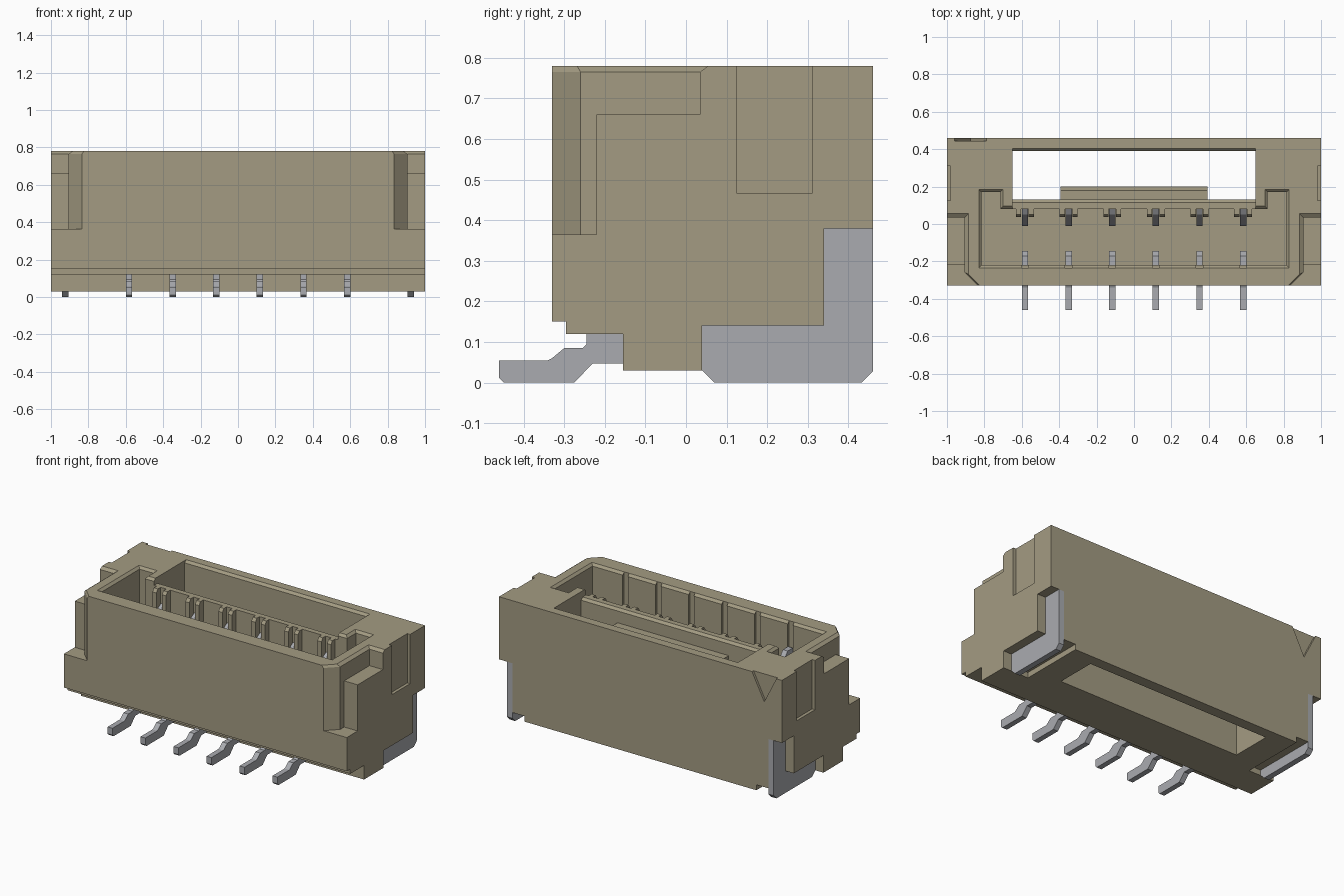
import bpy, bmesh

if "Cube" in bpy.data.objects:
    bpy.data.objects.remove(bpy.data.objects["Cube"])


def material(name, rgb):
    m = bpy.data.materials.new(name)
    m.diffuse_color = (*rgb, 1)
    m.use_nodes = True
    m.node_tree.nodes["Principled BSDF"].inputs["Base Color"].default_value = m.diffuse_color
    return m


TAN = material("tan plastic", (0.37, 0.33, 0.225))
METAL = material("grey metal", (0.40, 0.41, 0.435))


def loft(name, rings, mat=TAN):
    """Closed solid through rings of 3D points, capped at both ends."""
    bm = bmesh.new()
    loops = [[bm.verts.new(p) for p in r] for r in rings]
    n = len(loops[0])
    for a, b in zip(loops, loops[1:]):
        for i in range(n):
            j = (i + 1) % n
            bm.faces.new((a[i], a[j], b[j], b[i]))
    bm.faces.new(loops[0])
    bm.faces.new(loops[-1])
    bmesh.ops.recalc_face_normals(bm, faces=bm.faces)
    me = bpy.data.meshes.new(name)
    bm.to_mesh(me)
    bm.free()
    me.materials.append(mat)
    ob = bpy.data.objects.new(name, me)
    bpy.context.collection.objects.link(ob)
    return ob


def stack(name, levels, s=1):
    """Solid from (z, xy outline) levels, mirrored in x when s is -1."""
    return loft(name, [[(s * x, y, z) for x, y in pts] for z, pts in levels])


def side_profile(name, pts, x0, x1, mat=TAN):
    """Extrude a (y, z) profile between two x positions."""
    return loft(name, [[(x, y, z) for y, z in pts] for x in (x0, x1)], mat)


def box(name, x0, x1, y0, y1, z0, z1, mat=TAN):
    return side_profile(name, [(y0, z0), (y1, z0), (y1, z1), (y0, z1)], x0, x1, mat)


def cut(target, cutter):
    mod = target.modifiers.new("cut", 'BOOLEAN')
    mod.operation, mod.solver, mod.object = 'DIFFERENCE', 'EXACT', cutter
    bpy.context.view_layer.objects.active = target
    bpy.ops.object.modifier_apply(modifier=mod.name)
    bpy.data.objects.remove(cutter)


def mirrored(half):
    return half + [(-x, y) for x, y in reversed(half)]


PIN_X = [-0.583 + 0.2333 * i for i in range(6)]
FLOOR = 0.2

# Housing block with stepped underside
housing = side_profile("housing", [
    (-0.33, 0.15), (-0.295, 0.15), (-0.295, 0.12), (-0.155, 0.12),
    (-0.155, 0.03), (0.46, 0.03), (0.46, 0.78), (-0.33, 0.78)], -1, 1)

# Mating cavity with ears and a chamfered mouth
inner = mirrored([(0.815, -0.22), (0.815, 0.17), (0.715, 0.17), (0.715, 0.08)])
mouth = mirrored([(0.83, -0.235), (0.83, 0.185), (0.70, 0.185), (0.70, 0.095)])
cut(housing, stack("cavity_cutter", [(FLOOR, inner), (0.765, inner), (0.78, mouth), (0.83, mouth)]))

# Latch window right through the housing
hole = mirrored([(0.65, 0.13), (0.65, 0.39)])
lip = mirrored([(0.65, 0.13), (0.65, 0.405)])
cut(housing, stack("window_cutter", [(-0.1, hole), (0.765, hole), (0.78, lip), (0.83, lip)]))
# Lowered, chamfered divider between cavity and window
cut(housing, side_profile("divider_cutter", [
    (0.06, 0.74), (0.115, 0.74), (0.14, 0.715), (0.14, 0.85), (0.06, 0.85)], -0.65, 0.65))

for s in (1, -1):
    # Cut back shoulders and corner chamfers
    base = [(0.905, 0.035), (0.905, -0.26), (0.765, -0.40), (1.1, -0.40), (1.1, 0.035)]
    flare = [(0.885, 0.055), (0.885, -0.268), (0.753, -0.40), (1.1, -0.40), (1.1, 0.055)]
    cut(housing, stack("shoulder_cutter", [(0.66, base), (0.765, base), (0.78, flare), (0.83, flare)], s))
    low = [(0.905, -0.22), (0.905, -0.26), (0.765, -0.40), (1.1, -0.40), (1.1, -0.22)]
    cut(housing, stack("corner_cutter", [(0.365, low), (0.70, low)], s))
    # Shallow slot in each end
    cut(housing, box("end_slot_cutter", s * 0.98, s * 1.1, 0.125, 0.31, 0.465, 0.85))
    # Pocket for the solder tab, and a shallow relief beside it
    cut(housing, side_profile("tab_pocket_cutter", [
        (0.04, -0.1), (0.6, -0.1), (0.6, 0.38), (0.34, 0.38), (0.34, 0.14), (0.04, 0.14)],
        s * 0.905, s * 1.1))
    cut(housing, box("relief_cutter", s * 0.82, s * 0.95, 0.04, 0.6, -0.1, 0.065))

# Triangular first-pin mark on the back
cut(housing, loft("mark_cutter", [
    [(x, y, z) for x, z in ((-0.971, 0.80), (-0.779, 0.80), (-0.875, 0.61))]
    for y in (0.445, 0.6)]))

# Grooves behind the front contacts
for x in PIN_X:
    cut(housing, box("groove_cutter", x - 0.018, x + 0.018, -0.235, -0.20, FLOOR + 0.01, 0.85))

# Latch ramp inside the window
side_profile("latch_ramp", [(0.125, 0.50), (0.20, 0.50), (0.20, 0.62), (0.18, 0.65), (0.125, 0.65)],
             -0.393, 0.393)

TAIL = [(-0.15, 0.125), (-0.245, 0.125), (-0.245, 0.095), (-0.255, 0.085), (-0.30, 0.085),
        (-0.33, 0.06), (-0.34, 0.055), (-0.46, 0.055), (-0.46, 0.012), (-0.448, 0),
        (-0.275, 0), (-0.23, 0.047), (-0.15, 0.047)]
for i, x in enumerate(PIN_X):
    a, b = x - 0.017, x + 0.017
    # Solder tail
    side_profile("pin_tail", TAIL, a, b, METAL)
    # Front and back contact prongs
    top = 0.62 if i == 0 else 0.50
    side_profile("front_contact", [(-0.222, FLOOR - 0.02), (-0.145, FLOOR - 0.02),
                                   (-0.145, top - 0.03), (-0.17, top), (-0.222, top)], a, b, METAL)
    side_profile("back_contact", [(-0.01, FLOOR - 0.02), (0.082, FLOOR - 0.02), (0.082, 0.64),
                                  (0.05, 0.62), (-0.01, 0.48)], a, b, METAL)
    # Guide ribs either side of the back contact, chamfered on top
    for s in (1, -1):
        side_profile("guide_rib", [(0.037, FLOOR - 0.01), (0.085, FLOOR - 0.01), (0.085, 0.74),
                                   (0.052, 0.74), (0.037, 0.72)],
                     x + s * 0.02, x + s * 0.048)

# Solder tabs at both ends
for s in (1, -1):
    side_profile("solder_tab", [
        (0.04, 0.03), (0.07, 0), (0.432, 0), (0.46, 0.028), (0.46, 0.38),
        (0.34, 0.38), (0.34, 0.14), (0.04, 0.14)], s * 0.905, s * 0.942, METAL)
